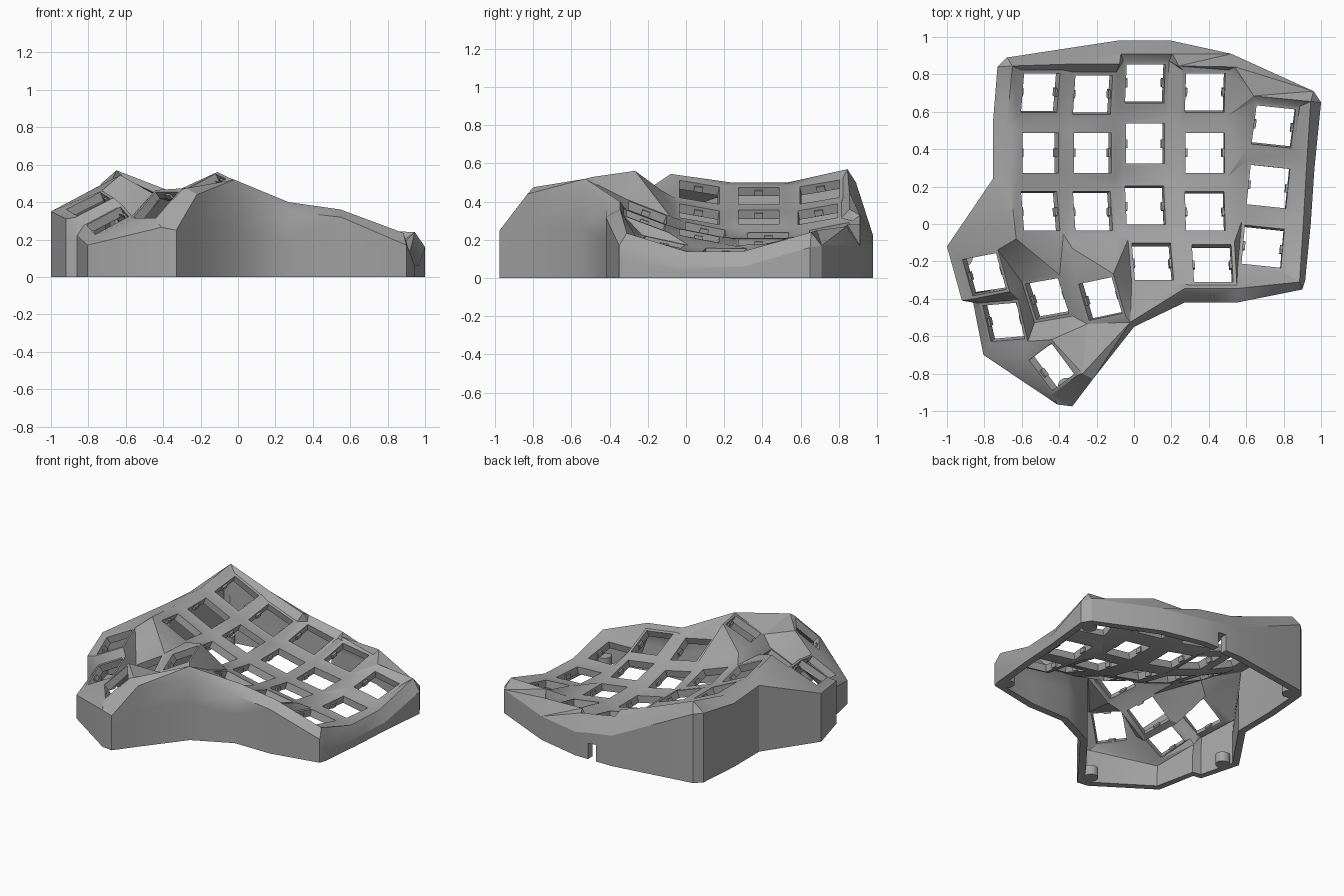
import bpy
import bmesh
from math import sin, cos, radians
from mathutils import Matrix, Vector
from mathutils.geometry import delaunay_2d_cdt

cube = bpy.data.objects.get("Cube")
if cube:
    bpy.data.objects.remove(cube, do_unlink=True)

# Single plastic colour
grey = bpy.data.materials.new("grey_plastic")
grey.use_nodes = True
colour = (0.38, 0.38, 0.38, 1)
grey.diffuse_color = colour
grey.node_tree.nodes["Principled BSDF"].inputs["Base Color"].default_value = colour


def add_object(name, bm):
    mesh = bpy.data.meshes.new(name)
    bm.to_mesh(mesh)
    bm.free()
    mesh.materials.append(grey)
    obj = bpy.data.objects.new(name, mesh)
    bpy.context.collection.objects.link(obj)
    return obj


def key_frame(x, y, z, slope_x, slope_y, yaw):
    """Local frame of one key socket lying on a sloped plane."""
    c, s = cos(radians(yaw)), sin(radians(yaw))
    normal = Vector((-slope_x, -slope_y, 1)).normalized()
    across = Vector((c, s, slope_x * c + slope_y * s)).normalized()
    along = normal.cross(across)
    frame = Matrix((across, along, normal)).transposed().to_4x4()
    frame.translation = (x, y, z)
    return frame


def square(frame, half):
    signs = ((-1, -1), (1, -1), (1, 1), (-1, 1))
    return [frame @ Vector((a * half, b * half, 0)) for a, b in signs]


# Finger columns: x, lean, yaw, middle height, bowl depth, sideways slope, key rows
columns = [
    (-.50, 0, 0, .43, .2, -.47, (.70, .38, .07)),
    (-.22, 0, 0, .32, .15, -.36, (.69, .38, .07)),
    (.06, 0, 0, .215, .32, -.22, (.75, .43, .10, -.20)),
    (.38, 0, 0, .19, .32, -.15, (.70, .38, .07, -.21)),
    (.70, .09, -6, .145, .42, -.10, (.52, .20, -.12)),
]
sockets = []
for x, lean, yaw, height, bowl, slope, rows in columns:
    middle = rows[1]
    for y in rows:
        d = y - middle
        shift = .04 if y < -.15 else 0
        frame = key_frame(x + shift + lean * y, y, height + bowl * d * d,
                          slope, .65 * d, yaw)
        sockets.append((frame, .106, .125))

# Thumb cluster
for key in [
    (-.80, -.27, .39, .45, .30, 11),
    (-.697, -.525, .30, .50, .38, 5),
    (-.465, -.40, .33, .50, .40, 10),
    (-.18, -.40, .49, .48, .28, 12),
    (-.44, -.765, .385, .75, .55, 37),
]:
    sockets.append((key_frame(*key), .102, .118))

# Top edge of the outer wall, anticlockwise from the thumb tip
outline = [
    (-.41, -.965, .265), (-.33, -.975, .25), (-.22, -.83, .44), (0, -.55, .44),
    (.27, -.42, .35), (.55, -.42, .32), (.9, -.35, .17), (.915, -.305, .14),
    (.945, 0, .06), (.965, .3, .06), (1, .65, .16), (.96, .71, .17),
    (.52, .91, .17), (.2, .98, .17), (.1, .98, .19), (.035, .98, .2),
    (-.09, .98, .22), (-.68, .89, .5), (-.73, .84, .5), (-.755, .53, .46),
    (-.755, .24, .48), (-1, -.12, .35), (-.92, -.41, .31), (-.86, -.42, .22),
    (-.805, -.7, .17),
]
notch = 14  # wall segment with the cable notch

# Raised rim around the key well
rim = [
    (-.275, -.8, .475), (-.02, -.525, .52), (.27, -.345, .4), (.55, -.345, .36),
    (.885, -.31, .235), (.905, 0, .14), (.922, .3, .14), (.945, .655, .24),
    (.64, .685, .25), (.54, .84, .27), (.24, .845, .28), (.205, .91, .28),
    (-.07, .91, .33), (-.078, .855, .36), (-.34, .855, .45), (-.65, .845, .57),
    (-.68, .53, .5), (-.665, .24, .5), (-.63, -.08, .545),
]

# Collect points and constraints, then triangulate the webbed skin
points, polygons, edges = [], [], []


def add_ring(ring, as_face):
    start, count = len(points), len(ring)
    points.extend(Vector(p) for p in ring)
    ids = list(range(start, start + count))
    if as_face:
        polygons.append(ids)
    return ids


add_ring(outline, True)
ids = add_ring(rim, False)
edges += list(zip(ids, ids[1:]))
for frame, hole, outer in sockets:
    add_ring(square(frame, hole), True)
    ids = add_ring(square(frame, outer), False)
    edges += list(zip(ids, ids[1:] + ids[:1]))
add_ring([(-.33, -.13, .46)], False)

flat, _, tris, origin, _, tri_origin = delaunay_2d_cdt(
    [p.to_2d() for p in points], edges, polygons, 1, 1e-5)

shell = bmesh.new()
verts, by_input = [], {}
for co, sources in zip(flat, origin):
    if sources:
        z = points[sources[0]].z
    else:
        z = min(points, key=lambda p: (p.to_2d() - co).length).z
    v = shell.verts.new((co.x, co.y, z))
    verts.append(v)
    for i in sources:
        by_input[i] = v
for tri, sources in zip(tris, tri_origin):
    if not any(i > 0 for i in sources):
        shell.faces.new([verts[i] for i in tri])

# Vertical outer wall in two bands, leaving the notch open below
count = len(outline)
tops = [by_input[i] for i in range(count)]
mids = [shell.verts.new((x, y, z * .6)) for x, y, z in outline]
feet = [shell.verts.new((x, y, 0)) for x, y, z in outline]
for i in range(count):
    j = (i + 1) % count
    shell.faces.new((mids[i], mids[j], tops[j], tops[i]))
    if i != notch:
        shell.faces.new((feet[i], feet[j], mids[j], mids[i]))
case = add_object("keyboard_case", shell)
solid = case.modifiers.new("wall_thickness", "SOLIDIFY")
solid.thickness = .05
solid.offset = -1

# Soften the gentle bends of the case, keeping real edges crisp
bpy.ops.object.select_all(action="DESELECT")
case.select_set(True)
bpy.context.view_layer.objects.active = case
bpy.ops.object.modifier_apply(modifier=solid.name)
bpy.ops.object.shade_smooth_by_angle(angle=radians(28))

# Small retaining clips on both sides of each socket
clips = bmesh.new()
for frame, hole, outer in sockets:
    for side in (-1, 1):
        place = frame @ Matrix.Translation((side * hole, 0, -.03))
        size = Matrix.Diagonal((.024, .045, .03, 1))
        bmesh.ops.create_cube(clips, size=1, matrix=place @ size)
add_object("socket_clips", clips)

# Screw posts standing inside the wall
posts = bmesh.new()
for x, y in [(-.36, -.87), (-.91, -.18), (-.65, .81), (.85, -.28), (.91, .63)]:
    bmesh.ops.create_cone(posts, cap_ends=True, segments=24, radius1=.048,
                          radius2=.048, depth=.07,
                          matrix=Matrix.Translation((x, y, .035)))
add_object("screw_posts", posts)
